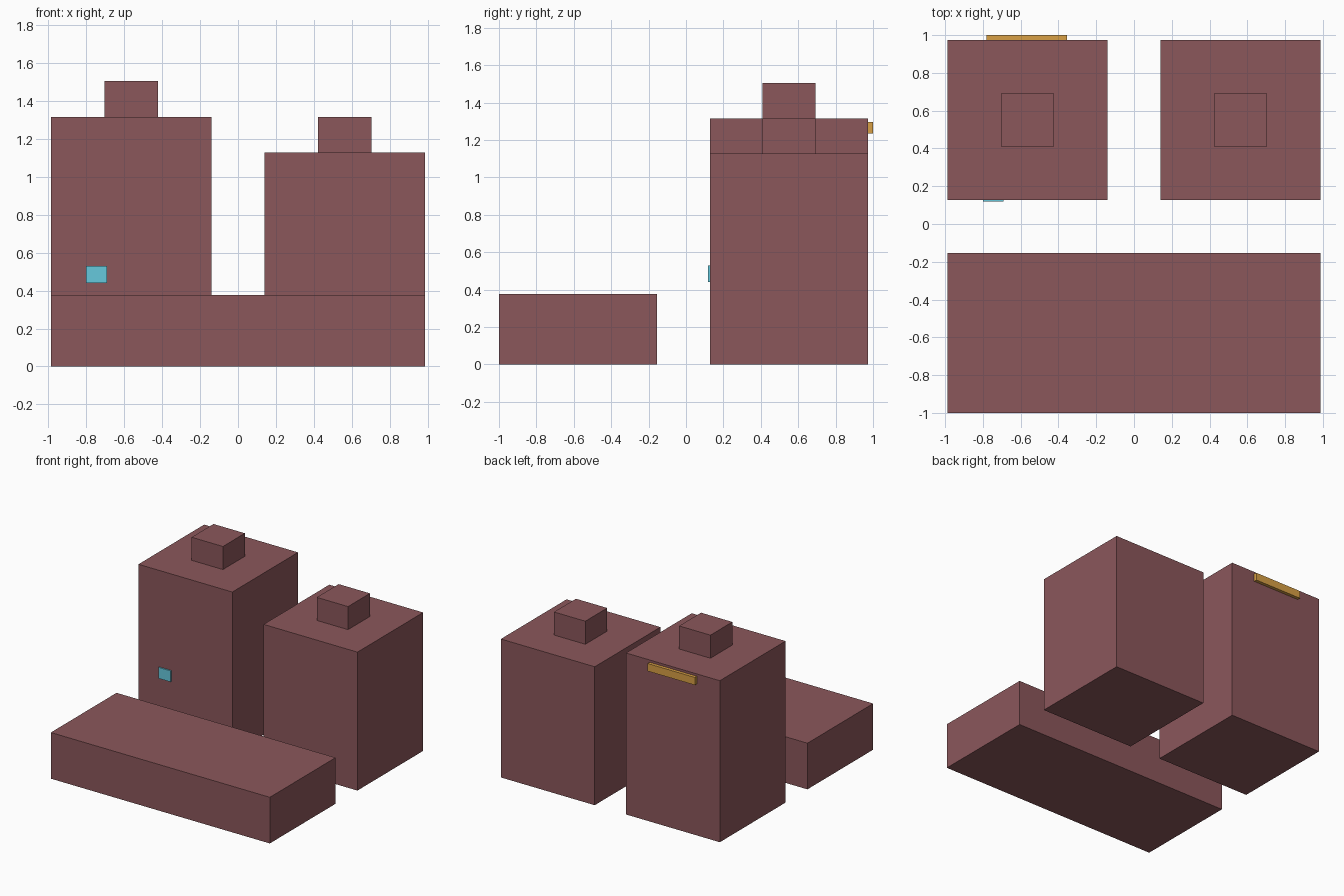
import bpy
import bmesh
from mathutils import Vector

if "Cube" in bpy.data.objects:
    bpy.data.objects.remove(bpy.data.objects["Cube"])

U = 0.094  # grid module shared by all blocks


def material(name, rgb):
    m = bpy.data.materials.new(name)
    m.diffuse_color = (*rgb, 1)
    m.use_nodes = True
    m.node_tree.nodes["Principled BSDF"].inputs["Base Color"].default_value = m.diffuse_color
    return m


BRICK = material("brick_red", (0.258, 0.095, 0.105))
GLASS = material("window_blue", (0.133, 0.578, 0.716))
SIGN = material("panel_orange", (0.69, 0.35, 0.06))


def box(name, lo, hi, mat):
    lo, hi = Vector(lo), Vector(hi)
    bm = bmesh.new()
    bmesh.ops.create_cube(bm, size=1)
    for v in bm.verts:
        v.co = (lo + hi) / 2 + v.co * (hi - lo)
    mesh = bpy.data.meshes.new(name)
    bm.to_mesh(mesh)
    bm.free()
    mesh.materials.append(mat)
    obj = bpy.data.objects.new(name, mesh)
    bpy.context.collection.objects.link(obj)


X = 10.5 * U              # half width of the whole group
FRONT = -1 + 12 * U       # front wall of the towers
BACK = FRONT + 9 * U      # back wall of the towers

# Long low block across the front
box("low_front_block", (-X, -1, 0), (X, -1 + 9 * U, 4 * U), BRICK)

# Two square towers, each with a small roof hut in the middle
for side, x0, h in (("left", -X, 14 * U), ("right", 1.5 * U, 12 * U)):
    box(side + "_tower", (x0, FRONT, 0), (x0 + 9 * U, BACK, h), BRICK)
    box(side + "_roof_hut", (x0 + 3 * U, FRONT + 3 * U, h),
        (x0 + 6 * U, FRONT + 6 * U, h + 2 * U), BRICK)

# Window on the front and panel on the back of the left tower
box("front_window", (-0.80, FRONT - 0.01, 0.44), (-0.69, FRONT, 0.53), GLASS)
box("back_panel", (-0.78, BACK, 1.235), (-0.355, 1.0, 1.297), SIGN)
